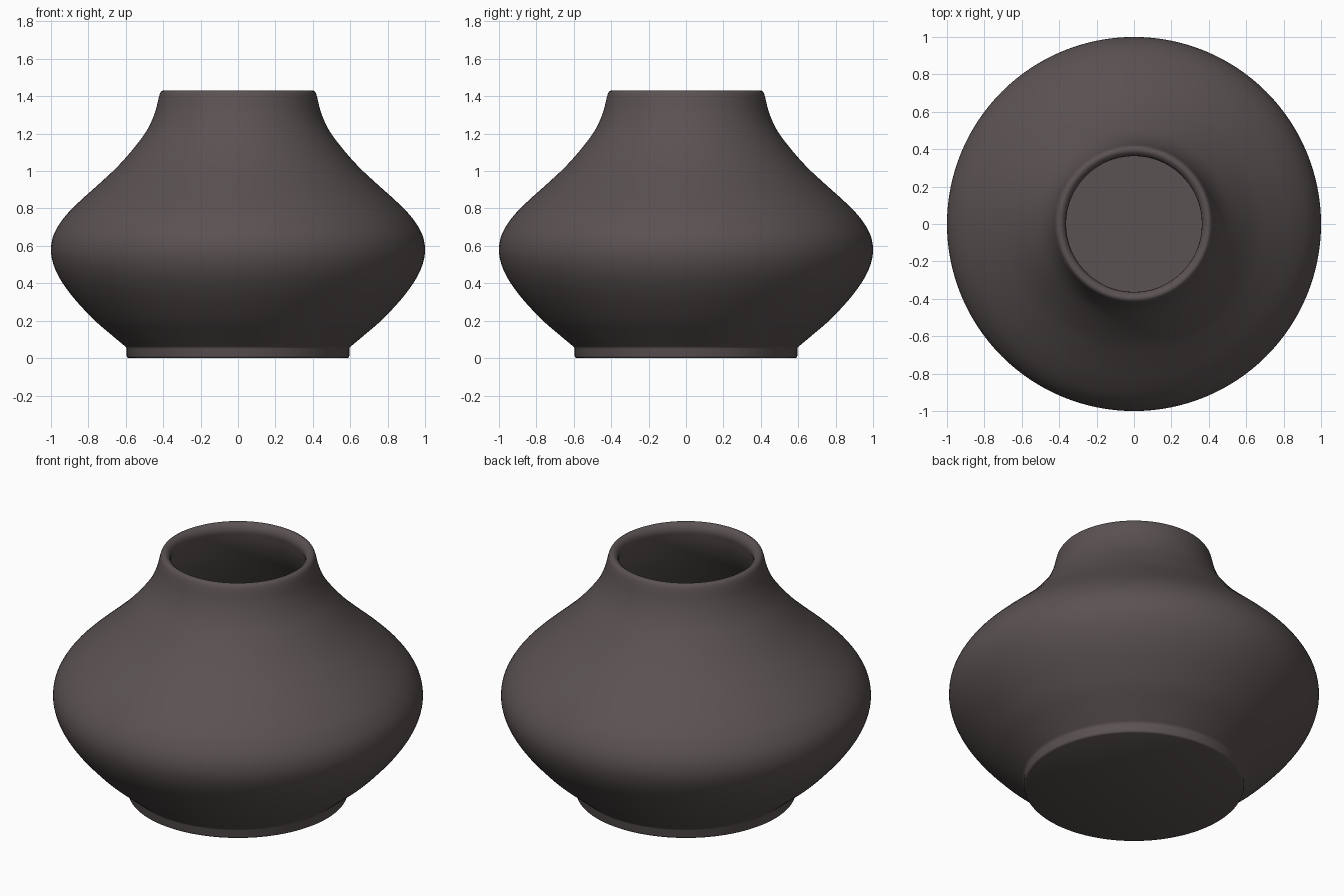
import bpy, bmesh, math
from mathutils import Vector

if "Cube" in bpy.data.objects:
    bpy.data.objects.remove(bpy.data.objects["Cube"])

SEG = 128

def smooth(pts, n=5):
    """Catmull-Rom curve through (radius, height) points."""
    p = [Vector(q) for q in pts]
    p = [2 * p[0] - p[1]] + p + [2 * p[-1] - p[-2]]
    out = []
    for i in range(1, len(p) - 2):
        a, b, c, d = p[i - 1:i + 3]
        for k in range(n):
            t = k / n
            out.append(0.5 * (2 * b + (c - a) * t + (2 * a - 5 * b + 4 * c - d) * t * t
                              + (3 * b - a - 3 * c + d) * t ** 3))
    return out + [p[-2]]

# outer wall from foot ring to neck
body = [(0.605, 0.064), (0.68, 0.127), (0.765, 0.20), (0.842, 0.28), (0.905, 0.355), (0.955, 0.43),
        (0.988, 0.505), (1.0, 0.58), (0.985, 0.66), (0.935, 0.745), (0.855, 0.83),
        (0.75, 0.925), (0.648, 1.02), (0.555, 1.125), (0.486, 1.22), (0.445, 1.31), (0.423, 1.395)]
# inner wall from lip down to the floor
inner = [(0.363, 1.385), (0.385, 1.30), (0.43, 1.205), (0.505, 1.10), (0.605, 0.99), (0.71, 0.895),
         (0.815, 0.80), (0.90, 0.71), (0.94, 0.63), (0.945, 0.55), (0.91, 0.45),
         (0.83, 0.34), (0.72, 0.22), (0.60, 0.11)]
foot = [(0.585, 0), (0.592, 0.004), (0.595, 0.012), (0.595, 0.05), (0.598, 0.058)]
lip = [(0.418, 1.413), (0.411, 1.425), (0.40, 1.431), (0.388, 1.429), (0.374, 1.418), (0.366, 1.402)]
profile = [Vector(q) for q in foot] + smooth(body) + [Vector(q) for q in lip] + smooth(inner)

# vase: lathe the profile, close the underside and the inner floor
bm = bmesh.new()
rings = []
for r, z in profile:
    rings.append([bm.verts.new((r * math.cos(2 * math.pi * i / SEG),
                                r * math.sin(2 * math.pi * i / SEG), z)) for i in range(SEG)])
for lo, hi in zip(rings, rings[1:]):
    for i in range(SEG):
        j = (i + 1) % SEG
        bm.faces.new((lo[i], lo[j], hi[j], hi[i]))
bm.faces.new(rings[0][::-1])
bm.faces.new(rings[-1])
me = bpy.data.meshes.new("vase")
bm.to_mesh(me)
bm.free()
vase = bpy.data.objects.new("vase", me)
bpy.context.collection.objects.link(vase)

clay = bpy.data.materials.new("dark brown grey clay")
clay.diffuse_color = (0.105, 0.085, 0.085, 1)
clay.use_nodes = True
clay.node_tree.nodes["Principled BSDF"].inputs["Base Color"].default_value = clay.diffuse_color
me.materials.append(clay)

bpy.context.view_layer.objects.active = vase
vase.select_set(True)
bpy.ops.object.shade_smooth_by_angle(angle=math.radians(40))
